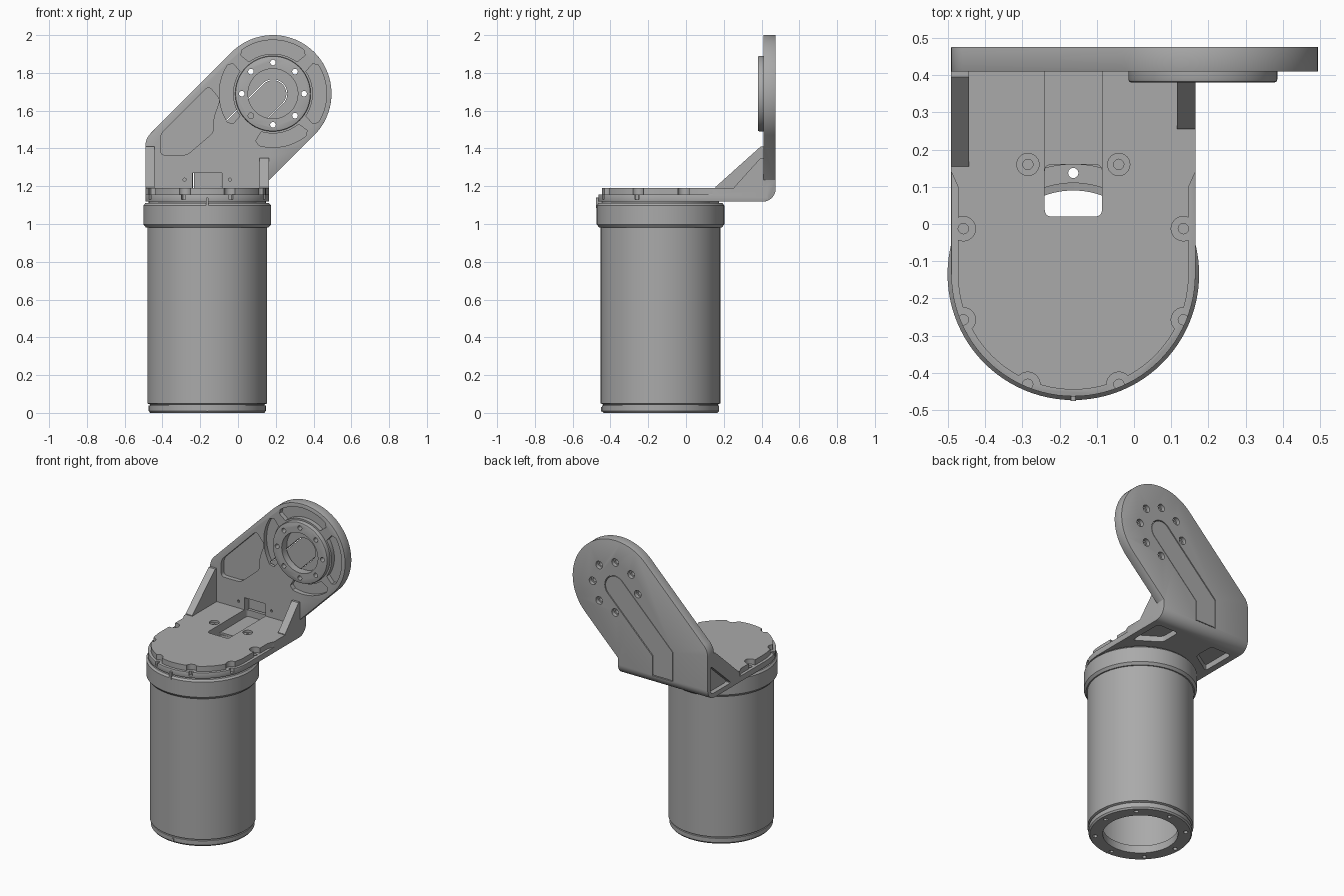
import bpy, bmesh, math
from math import cos, sin, radians
from mathutils import Vector

if "Cube" in bpy.data.objects:
    bpy.data.objects.remove(bpy.data.objects["Cube"])

grey = bpy.data.materials.new("machined grey")
grey.use_nodes = True
grey.diffuse_color = (0.4, 0.4, 0.4, 1)
grey.node_tree.nodes["Principled BSDF"].inputs["Base Color"].default_value = (0.4, 0.4, 0.4, 1)

CX, CY = -0.163, -0.135      # tube axis
HX, HZ = 0.185, 1.69         # pivot axis
HALF = 0.328                 # half width of the plate
WALL = 0.41                  # front face of the upright


def finish(name, bm):
    bmesh.ops.recalc_face_normals(bm, faces=bm.faces)
    mesh = bpy.data.meshes.new(name)
    bm.to_mesh(mesh)
    bm.free()
    mesh.materials.append(grey)
    obj = bpy.data.objects.new(name, mesh)
    bpy.context.collection.objects.link(obj)
    return obj


def prism(name, pts, axis, lo, hi):
    """Extrude a flat outline along an axis."""
    place = {"x": lambda a, b, h: (h, a, b),
             "y": lambda a, b, h: (a, h, b),
             "z": lambda a, b, h: (a, b, h)}[axis]
    bm = bmesh.new()
    low = [bm.verts.new(place(a, b, lo)) for a, b in pts]
    top = [bm.verts.new(place(a, b, hi)) for a, b in pts]
    bm.faces.new(low)
    bm.faces.new(top)
    for i in range(len(pts)):
        j = (i + 1) % len(pts)
        bm.faces.new((low[i], low[j], top[j], top[i]))
    return finish(name, bm)


def lathe(name, profile, steps=96):
    """Spin a closed radius/height profile round the tube axis."""
    bm = bmesh.new()
    rings = [[bm.verts.new((CX + r * cos(math.tau * k / steps), CY + r * sin(math.tau * k / steps), z))
              for r, z in profile] for k in range(steps)]
    for k in range(steps):
        a, b = rings[k], rings[(k + 1) % steps]
        for i in range(len(profile)):
            j = (i + 1) % len(profile)
            bm.faces.new((a[i], b[i], b[j], a[j]))
    return finish(name, bm)


def arc(x, y, r, start, end, steps=24):
    return [(x + r * cos(radians(start + (end - start) * i / steps)),
             y + r * sin(radians(start + (end - start) * i / steps))) for i in range(steps + 1)]


def circle(x, y, r, steps=24):
    return arc(x, y, r, 0, 360, steps)[:-1]


def rounded(pts, r, steps=5):
    out = []
    for i, p in enumerate(pts):
        p, a, b = Vector(p), Vector(pts[i - 1]), Vector(pts[(i + 1) % len(pts)])
        a = p + (a - p).normalized() * r
        b = p + (b - p).normalized() * r
        for k in range(steps + 1):
            t = k / steps
            out.append(tuple(a * (1 - t) ** 2 + p * 2 * t * (1 - t) + b * t * t))
    return out


def apply(obj, mod):
    bpy.context.view_layer.objects.active = obj
    bpy.ops.object.modifier_apply(modifier=mod.name)


def combine(obj, op, *others):
    for other in others:
        mod = obj.modifiers.new("combine", "BOOLEAN")
        mod.operation, mod.solver, mod.object = op, "EXACT", other
        apply(obj, mod)
        bpy.data.objects.remove(other)


def bevel(obj, width):
    mod = obj.modifiers.new("bevel", "BEVEL")
    mod.width, mod.segments, mod.limit_method, mod.angle_limit = width, 2, "ANGLE", radians(40)
    apply(obj, mod)


def cut(obj, pts, axis, lo, hi):
    combine(obj, "DIFFERENCE", prism("cutter", pts, axis, lo, hi))


# Hollow tube with flanged ends
tube = lathe("tube", [(0.225, 0), (0.302, 0), (0.31, 0.01), (0.31, 0.038), (0.304, 0.04), (0.304, 0.045),
                      (0.317, 0.05), (0.317, 1.0), (0.29, 1.0), (0.29, 0.06), (0.225, 0.05)])

# Collar, neck and inner flange above the tube
collar = lathe("collar", [(0.245, 1.04), (0.29, 1.04), (0.29, 0.982), (0.325, 0.982), (0.338, 0.998), (0.338, 1.098),
                          (0.328, 1.11), (0.31, 1.11), (0.31, 1.125), (0.295, 1.125), (0.295, 1.1), (0.245, 1.1)])
for k in range(8):
    a = math.tau * k / 8
    hole = circle(CX + 0.272 * cos(a), CY + 0.272 * sin(a), 0.014, 12)
    cut(tube, hole, "z", -0.1, 0.1)
    cut(collar, hole, "z", 1.0, 1.2)

# Bracket: bent side profile trimmed by its front and top outlines
bracket = prism("bracket", [(-0.6, 1.118)] + arc(0.405, 1.188, 0.07, -90, 0, 10)
                + [(0.475, 2.1), (WALL, 2.1), (WALL, 1.155), (-0.6, 1.155)], "x", -0.6, 0.6)
left, right = CX - HALF, CX + HALF
front_outline = [(left, 1.0), (right, 1.0), (right, HZ - HX + right - 0.438)]
front_outline += arc(HX, HZ, 0.31, -45, 135, 48)
front_outline += arc(left + 0.1, 1.41, 0.1, 135, 180, 8)
top_outline = arc(CX, CY, HALF, 180, 360, 48) + [(right, WALL), (0.6, WALL), (0.6, 0.6),
                                                 (-0.6, 0.6), (-0.6, WALL), (left, WALL)]
combine(bracket, "INTERSECT", prism("cutter", front_outline, "y", -1, 1),
        prism("cutter", top_outline, "z", 0.9, 2.2))
bevel(bracket, 0.008)

# Raised deck with scallops round the screws
inner = 0.31
deck = prism("deck", arc(CX, CY, inner, 180, 360, 48)
             + [(CX + inner, 0.1), (right, 0.14), (right, 0.43), (left, 0.43), (left, 0.14), (CX - inner, 0.1)],
             "z", 1.14, 1.19)
screws = []
for angle in (22.5, -22.5, -67.5, 202.5, 157.5, -112.5):
    p = (CX + 0.32 * cos(radians(angle)), CY + 0.32 * sin(radians(angle)))
    screws.append(p)
    cut(deck, circle(*p, 0.033), "z", 1.1, 1.3)
combine(bracket, "UNION", deck)

# Corner gussets and pivot boss
for x0, x1, y0, z1 in ((left, left + 0.048, 0.155, 1.41), (right - 0.05, right, 0.255, 1.35)):
    combine(bracket, "UNION", prism("gusset", [(y0, 1.17), (0.43, 1.17), (0.43, z1), (0.395, z1), (y0, 1.195)],
                                    "x", x0, x1))
boss = prism("boss", circle(HX, HZ, 0.2, 64), "y", 0.38, 0.42)
bevel(boss, 0.008)
combine(bracket, "UNION", boss)

# Screw holes in the rim and countersinks in the deck
for p in screws:
    cut(bracket, circle(*p, 0.014, 12), "z", 1.13, 1.3)
for s in (-1, 1):
    p = (CX + s * 0.122, 0.16)
    cut(bracket, circle(*p, 0.03), "z", 1.175, 1.3)
    cut(bracket, circle(*p, 0.014, 12), "z", 1.14, 1.3)
    cut(bracket, circle(CX + s * 0.12, 1.235, 0.008, 10), "y", 0.4, 0.43)

# Lightening pockets on the upright's front
cut(bracket, rounded([(-0.41, 1.365), (-0.27, 1.365), (-0.13, 1.485), (-0.13, 1.56), (-0.095, 1.66),
                      (-0.155, 1.73), (-0.41, 1.475)], 0.025), "y", 0.3, 0.44)
for a0, a1 in ((50, 130), (-37, 37), (143, 217), (250, 313)):
    sector = arc(HX, HZ, 0.284, a0 + 5, a1 - 5) + arc(HX, HZ, 0.265, a1, a1, 1)[:1]
    sector += arc(HX, HZ, 0.211, a1 - 3, a0 + 3) + arc(HX, HZ, 0.265, a0, a0, 1)[:1]
    cut(bracket, sector, "y", 0.3, 0.44)

# Pivot bore, bolt circle and cable channel
cut(bracket, circle(HX, HZ, 0.132, 48), "y", 0.3, 0.435)
for k in range(8):
    a = math.tau * k / 8
    cut(bracket, circle(HX + 0.165 * cos(a), HZ + 0.165 * sin(a), 0.015, 14), "y", 0.3, 0.6)
    cut(bracket, circle(HX + 0.165 * cos(a), HZ + 0.165 * sin(a), 0.025, 16), "y", 0.45, 0.6)


def channel(r, end):
    slope = HZ - HX
    return ([(CX - r, end), (CX + r, end), (CX + r, slope + CX + r - r * math.sqrt(2))]
            + arc(HX, HZ, r, -45, 135) + [(CX - r, slope + CX - r + r * math.sqrt(2))])


cut(bracket, channel(0.076, 1.18), "y", 0.428, 0.6)
cut(bracket, rounded([(CX - 0.077, 0.02), (CX + 0.077, 0.02), (CX + 0.077, 0.44), (CX - 0.077, 0.44)], 0.02),
    "z", 1.137, 1.27)
cut(bracket, rounded([(CX - 0.077, 0.02), (CX + 0.077, 0.02), (CX + 0.077, 0.16), (CX - 0.077, 0.16)], 0.02),
    "z", 1.0, 1.3)
cover = prism("channel_cover", channel(0.071, 1.185), "y", 0.45, 0.473)

# Pockets under the plate and in the side corner
for s in (-1, 1):
    cut(bracket, rounded([(CX + s * 0.285, 0.13), (CX + s * 0.13, 0.23), (CX + s * 0.13, 0.37),
                          (CX + s * 0.285, 0.37)], 0.025), "z", 1.0, 1.155)
cut(bracket, rounded([(0.23, 1.15), (0.445, 1.15), (0.445, 1.34)], 0.03), "x", -0.6, left + 0.03)

# Alignment keys on the front of the tube
for name, r, z0, z1 in (("collar_key", 0.338, 1.085, 1.14), ("base_key", 0.312, 0.008, 0.03)):
    y = CY - r
    prism(name, rounded([(CX - 0.007, z0), (CX + 0.007, z0), (CX + 0.007, z1), (CX - 0.007, z1)], 0.006),
          "y", y - 0.003, y + 0.03)

# Smooth the curved faces and keep the edges sharp
bpy.ops.object.select_all(action="DESELECT")
for obj in bpy.context.collection.objects:
    if obj.type == "MESH" and grey.name in obj.data.materials:
        obj.select_set(True)
        bpy.context.view_layer.objects.active = obj
bpy.ops.object.shade_smooth_by_angle(angle=radians(30))
